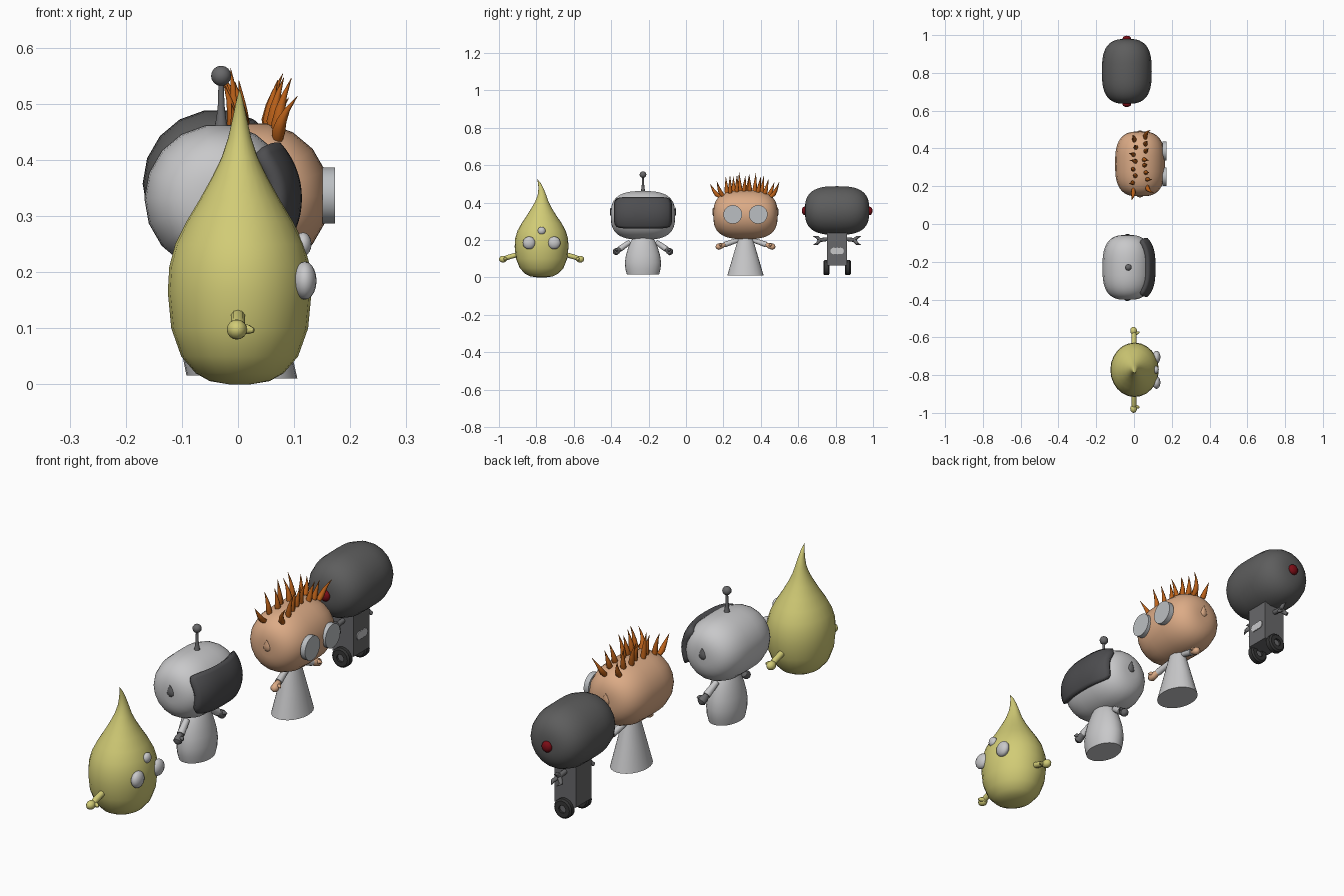
import bpy, bmesh, math, random
from mathutils import Vector, Matrix

random.seed(4)
if "Cube" in bpy.data.objects:
    bpy.data.objects.remove(bpy.data.objects["Cube"])


def material(name, *rgb):
    m = bpy.data.materials.new(name)
    m.use_nodes = True
    m.diffuse_color = (*rgb, 1)
    m.node_tree.nodes["Principled BSDF"].inputs["Base Color"].default_value = (*rgb, 1)
    return m


YELLOW = material("pale yellow", .64, .60, .18)
WHITE = material("light grey", .58, .58, .59)
SKIN = material("skin", .72, .41, .24)
HAIR = material("orange hair", .50, .12, .01)
DARK = material("dark grey", .11, .11, .11)
VISOR = material("visor grey", .075, .075, .08)
METAL = material("metal grey", .14, .14, .145)
TYRE = material("tyre black", .035, .035, .035)
RED = material("dark red", .20, .004, .008)
GLASS = material("lens grey", .50, .52, .54)


def finish(bm, name, mat, angle=50):
    bmesh.ops.recalc_face_normals(bm, faces=bm.faces)
    me = bpy.data.meshes.new(name)
    bm.to_mesh(me)
    bm.free()
    ob = bpy.data.objects.new(name, me)
    me.materials.append(mat)
    bpy.context.collection.objects.link(ob)
    bpy.ops.object.select_all(action='DESELECT')
    ob.select_set(True)
    bpy.context.view_layer.objects.active = ob
    bpy.ops.object.shade_smooth_by_angle(angle=math.radians(angle))
    return ob


def skin_rings(rings, name, mat):
    """Bridge successive rings of points and cap both ends."""
    bm = bmesh.new()
    loops = [[bm.verts.new(p) for p in ring] for ring in rings]
    n = len(loops[0])
    for a, b in zip(loops, loops[1:]):
        for i in range(n):
            j = (i + 1) % n
            bm.faces.new((a[i], a[j], b[j], b[i]))
    bm.faces.new(loops[0])
    bm.faces.new(loops[-1])
    return finish(bm, name, mat)


def circle(n):
    return [(math.cos(2 * math.pi * i / n), math.sin(2 * math.pi * i / n)) for i in range(n)]


def loft(name, mat, x, y, rows, sides=24, aspect=1):
    """Upright body from rows of (z, half width in y, shift in y)."""
    skin_rings([[(x + aspect * r * c, y + dy + r * s, z) for c, s in circle(sides)]
                for z, r, dy in rows], name, mat)


def tube(name, mat, path, radii, sides=10):
    pts = [Vector(p) for p in path]
    rings = []
    for i, p in enumerate(pts):
        d = pts[min(i + 1, len(pts) - 1)] - pts[max(i - 1, 0)]
        u = d.cross(Vector((1, .01, 0))).normalized()
        v = d.cross(u).normalized()
        rings.append([p + radii[i] * (u * c + v * s) for c, s in circle(sides)])
    return skin_rings(rings, name, mat)


def ball(name, mat, pos, size, segs=16, turn=0):
    bm = bmesh.new()
    bmesh.ops.create_uvsphere(bm, u_segments=segs, v_segments=segs // 2 + 2, radius=1)
    bmesh.ops.transform(bm, verts=bm.verts, matrix=Matrix.Translation(pos)
                        @ Matrix.Rotation(turn, 4, 'X') @ Matrix.Diagonal((*size, 1)))
    return finish(bm, name, mat, 80)


def disc(name, mat, pos, axis, radius, depth, sides=24):
    a = Vector(axis) * depth / 2
    return tube(name, mat, [Vector(pos) - a, Vector(pos) + a], [radius, radius], sides)


R, HALF, E = .132, .172, .7


def head(name, mat, x, y, z):
    """Fat barrel with rounded ends, lying along y."""
    rings = []
    for i in range(1, 24):
        t = math.pi * i / 24
        dy = -HALF * math.copysign(abs(math.cos(t)) ** E, math.cos(t))
        r = R * math.sin(t) ** E
        rings.append([(x + r * c, y + dy, z + r * s) for c, s in circle(18)])
    skin_rings(rings, name, mat)


def ear(name, mat, x, y, z, side):
    """Flat teardrop with its point up, leaning out from the head."""
    rows = [(-.024, .003), (-.019, .013), (-.008, .018), (.005, .014), (.018, .007), (.03, .001)]
    skin_rings([[(x + r * c, y + side * (.168 + .2 * dz) + .6 * r * s, z + dz)
                 for c, s in circle(10)] for dz, r in rows], name, mat)


def arm(prefix, side, start, end, r, sleeve, glove):
    """Sleeve, mitten hand and thumb."""
    a, b = Vector(start), Vector(end)
    mid = a.lerp(b, .6)
    tube(prefix + "_arm", sleeve, [a, mid], [r * .8, r])
    tube(prefix + "_hand", glove, [mid, a.lerp(b, .75), a.lerp(b, .92), b],
         [r * .7, r * 1.05, r * 1.1, r * .4])
    t = a.lerp(b, .75)
    tube(prefix + "_thumb", glove, [t, t + Vector((.018, side * .006, .004)),
         t + Vector((.026, side * .01, 0))], [r * .6, r * .55, r * .2], 8)


SIDES = ((-1, "right"), (1, "left"))

# Drop creature: curled-tip body, three eyes, stubby arms
Y1 = -.772
loft("drop_body", YELLOW, .003, Y1, [
    (0, .02, 0), (.006, .06, 0), (.02, .088, 0), (.05, .117, 0), (.1, .137, 0), (.165, .144, 0),
    (.21, .141, 0), (.25, .129, 0), (.29, .107, 0), (.33, .08, 0), (.37, .055, 0),
    (.405, .036, .001), (.44, .023, .002), (.475, .014, -.003), (.505, .007, -.012),
    (.525, .001, -.023)], aspect=.89)
for s, w in SIDES:
    ball("drop_eye_" + w, WHITE, (.119, Y1 + s * .067, .185), (.021, .034, .034))
    y = Y1 + s * .13
    tube("drop_arm_" + w, YELLOW, [(0, y, .122), (0, y + s * .05, .108), (0, y + s * .068, .1)],
         [.013, .013, .012])
    ball("drop_hand_" + w, YELLOW, (-.002, y + s * .076, .098), (.018, .022, .018), 12)
    tube("drop_thumb_" + w, YELLOW, [(0, y + s * .06, .1), (.018, y + s * .066, .098),
         (.028, y + s * .07, .096)], [.01, .009, .004], 8)
ball("drop_eye_middle", WHITE, (.116, Y1, .25), (.015, .021, .021))

# Visor robot: head, curved visor, antenna, ears, egg body, arms
X2, Y2, Z2 = -.035, -.23, .332
head("robot_head", WHITE, X2, Y2, Z2)
bm = bmesh.new()
bmesh.ops.create_grid(bm, x_segments=16, y_segments=12, size=1)
for v in bm.verts:
    u, w = v.co.x, v.co.y
    dy = .146 * u * (1 - .08 * w ** 6)
    dz = .013 + .077 * w * (1 - .12 * u ** 6)
    r = R * (1 - abs(dy / HALF) ** (2 / E)) ** (E / 2)
    v.co = (X2 + .002 + math.sqrt(r * r - dz * dz), Y2 + dy, Z2 + dz)
visor = finish(bm, "robot_visor", VISOR, 40)
shell = visor.modifiers.new("thickness", 'SOLIDIFY')
shell.thickness, shell.offset = .03, 0
tube("robot_antenna", METAL, [(-.03, Y2, z) for z in (.45, .475, .5, .545)],
     [.014, .009, .006, .005])
ball("robot_antenna_ball", METAL, (-.03, Y2, .55), (.018, .018, .018), 12)
loft("robot_body", WHITE, -.03, Y2, [
    (.016, .086, 0), (.045, .094, 0), (.08, .097, 0), (.12, .091, 0), (.16, .079, 0),
    (.2, .062, 0), (.24, .035, 0)], aspect=.72)
for s, w in SIDES:
    ear("robot_ear_" + w, METAL, X2, Y2, .345, s)
    arm("robot_" + w, s, (-.03, Y2 + s * .07, .19), (-.015, Y2 + s * .158, .128), .016, WHITE, METAL)

# Spiky-haired figure: head, round glasses, hair, ears, cone coat, arms
X3, Y3, Z3 = .032, .318, .335
head("person_head", SKIN, X3, Y3, Z3)
loft("person_coat", WHITE, X3, Y3, [(.011, .097, 0), (.11, .068, 0), (.215, .037, 0)], aspect=.76)
for s, w in SIDES:
    disc("person_lens_" + w, GLASS, (.162, Y3 + s * .068, .337), (1, 0, 0), .05, .022)
    ear("person_ear_" + w, SKIN, X3, Y3, .345, s)
    arm("person_" + w, s, (X3, Y3 + s * .04, .2), (X3 + .02, Y3 + s * .158, .16), .015, WHITE, SKIN)
for s, w in SIDES:
    for i in range(8):
        k = (i - 3.5) / 3.5 + s * .06
        base = Vector((X3 + s * .03 + random.uniform(-.01, .01), Y3 + .125 * k, .452 - .02 * k * k))
        lean = Vector((s * random.uniform(.005, .04), .045 * k ** 3 + random.uniform(-.015, .015),
                       random.uniform(.09, .115) - .02 * k * k))
        path = [base + Vector((lean.x * t ** 2, lean.y * t ** .6, lean.z * t))
                for t in (0, .2, .45, .7, 1)]
        tube("hair_spike_%s_%d" % (w, i), HAIR, path, [.009, .012, .009, .005, .0005], 8)

# Wheeled robot: head, red side lamps, box column, chest plate, claws, wheels
X4, Y4, Z4 = -.038, .808, .358
head("rover_head", DARK, X4, Y4, Z4)


def box(name, mat, pos, size):
    bm = bmesh.new()
    bmesh.ops.create_cube(bm, size=1)
    bmesh.ops.transform(bm, verts=bm.verts,
                        matrix=Matrix.Translation(pos) @ Matrix.Diagonal((*size, 1)))
    return finish(bm, name, mat, 30)


box("rover_column", METAL, (X4, Y4, .155), (.1, .106, .18))
for i in (-1, 0, 1):
    disc("rover_chest_plate_%d" % (i + 1), WHITE, (X4 + .051, Y4 + i * .018, .142),
         (1, 0, 0), .018, .006, 12)
for s, w in SIDES:
    ball("rover_lamp_" + w, RED, (X4, Y4 + s * .174, .356), (.023, .015, .023), 12)
    y = Y4 + s * .05
    tube("rover_arm_" + w, METAL, [(X4, y, .205), (X4, y + s * .045, .2)], [.01, .011], 8)
    for dx, dz in ((.02, -.02), (-.02, -.02), (0, .016)):
        tip = Vector((X4, y + s * .042, .2))
        tube("rover_claw_" + w, METAL, [tip, tip + Vector((dx, s * .016, dz)),
             tip + Vector((dx * .6, s * .036, dz * 1.3))], [.011, .008, .001], 8)
    # Tyre ring with an open hub
    section = [(.041, -.01), (.041, .01), (.034, .016), (.016, .016), (.016, -.016), (.034, -.016)]
    bm = bmesh.new()
    loops = [[bm.verts.new((X4 + r * c, Y4 + s * .057 + d, .053 + r * q)) for r, d in section]
             for c, q in circle(20)]
    for a, b in zip(loops, loops[1:] + loops[:1]):
        for i in range(6):
            bm.faces.new((a[i], a[(i + 1) % 6], b[(i + 1) % 6], b[i]))
    finish(bm, "rover_wheel_" + w, TYRE, 35)
    disc("rover_hub_" + w, METAL, (X4, Y4 + s * .057, .053), (0, 1, 0), .017, .014, 12)
